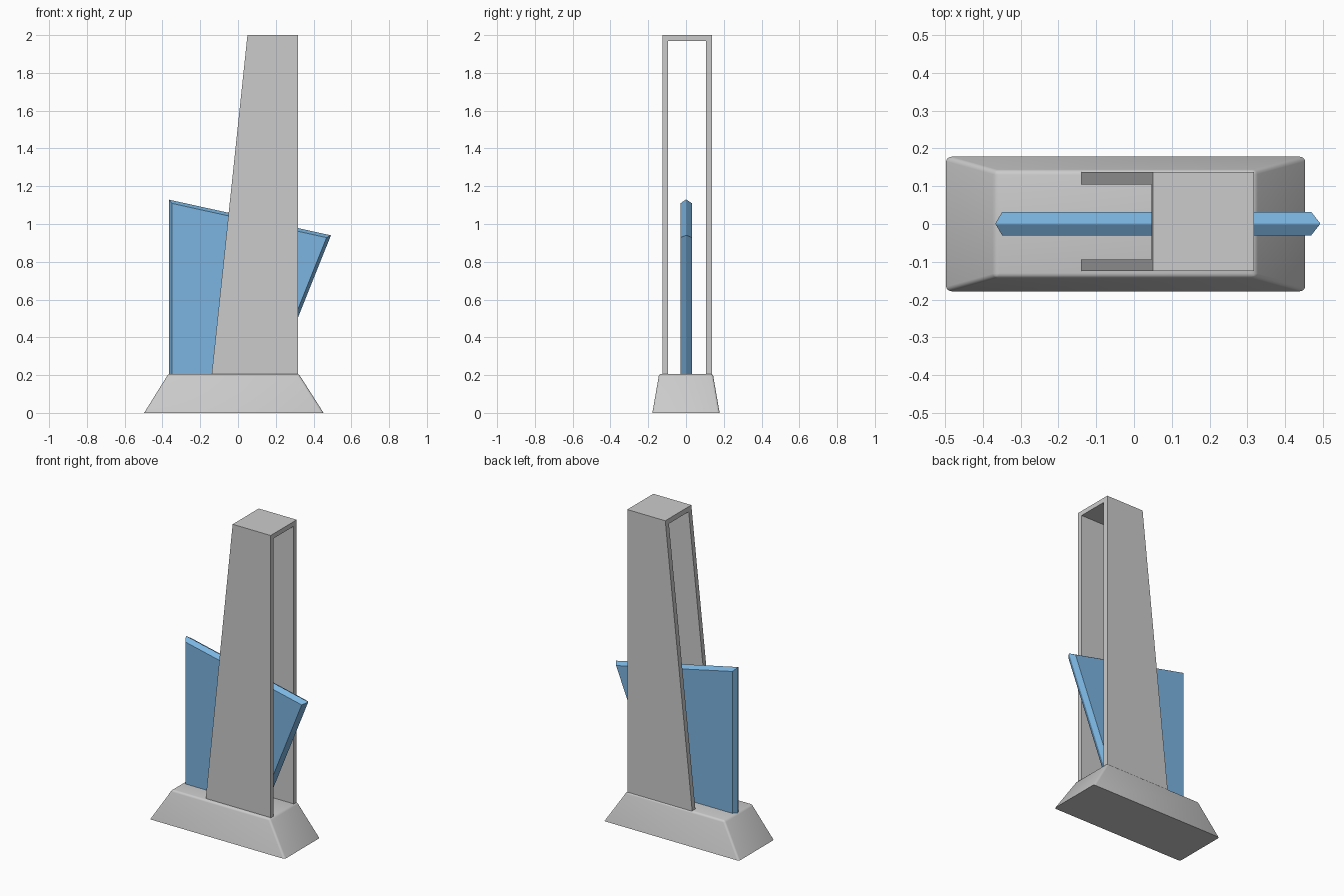
import bpy, bmesh

if "Cube" in bpy.data.objects:
    bpy.data.objects.remove(bpy.data.objects["Cube"])


def loft(name, loops, bevel=0.0):
    """Skin equal-length loops of points and cap both ends."""
    bm = bmesh.new()
    rings = [[bm.verts.new(p) for p in loop] for loop in loops]
    n = len(rings[0])
    for a, b in zip(rings, rings[1:]):
        for i in range(n):
            j = (i + 1) % n
            bm.faces.new((a[i], a[j], b[j], b[i]))
    bm.faces.new(rings[0][::-1])
    bm.faces.new(rings[-1])
    bmesh.ops.recalc_face_normals(bm, faces=bm.faces)
    if bevel:
        # soften everything except the ground edges
        edges = [e for e in bm.edges if max(v.co.z for v in e.verts) > 0.001]
        bmesh.ops.bevel(bm, geom=edges, offset=bevel, segments=3,
                        profile=0.5, affect='EDGES')
    mesh = bpy.data.meshes.new(name)
    bm.to_mesh(mesh)
    bm.free()
    obj = bpy.data.objects.new(name, mesh)
    bpy.context.collection.objects.link(obj)
    return obj


def rect(x0, x1, y, z):
    return [(x0, -y, z), (x1, -y, z), (x1, y, z), (x0, y, z)]


# Tapered plinth with softened edges
base = loft("base", [rect(-0.497, 0.453, 0.178, 0.0),
                     rect(-0.368, 0.321, 0.142, 0.207)], bevel=0.012)
bpy.context.view_layer.objects.active = base
base.select_set(True)
bpy.ops.object.shade_smooth_by_angle(angle=0.6)

# Hollow tower: U-shaped section from a sloped edge to a vertical edge
Z0, Z1 = 0.2, 2.0
section = [(-0.125, Z0), (-0.125, Z1), (0.137, Z1), (0.137, Z0),
           (0.105, Z0), (0.105, 1.97), (-0.094, 1.97), (-0.094, Z0)]


def slope_x(z):
    return -0.14 + 0.19 * (z - Z0) / (Z1 - Z0)


loft("tower", [[(slope_x(z), y, z) for y, z in section],
               [(0.317, y, z) for y, z in section]])

# Blue fin: full outline at mid thickness, inset outline on both sides
outer = [(-0.366, 0.2), (0.195, 0.2), (0.492, 0.94), (-0.366, 1.129)]
inner = [(-0.349, 0.2), (0.178, 0.2), (0.469, 0.928), (-0.349, 1.109)]
layers = [(inner, -0.03), (outer, -0.001), (outer, 0.003), (inner, 0.032)]
fin = loft("blue_fin", [[(x, y, z) for x, z in pts] for pts, y in layers])
blue = bpy.data.materials.new("blue")
blue.diffuse_color = (0.2, 0.46, 0.75, 1.0)
blue.use_nodes = True
blue.node_tree.nodes["Principled BSDF"].inputs["Base Color"].default_value = blue.diffuse_color
fin.data.materials.append(blue)
